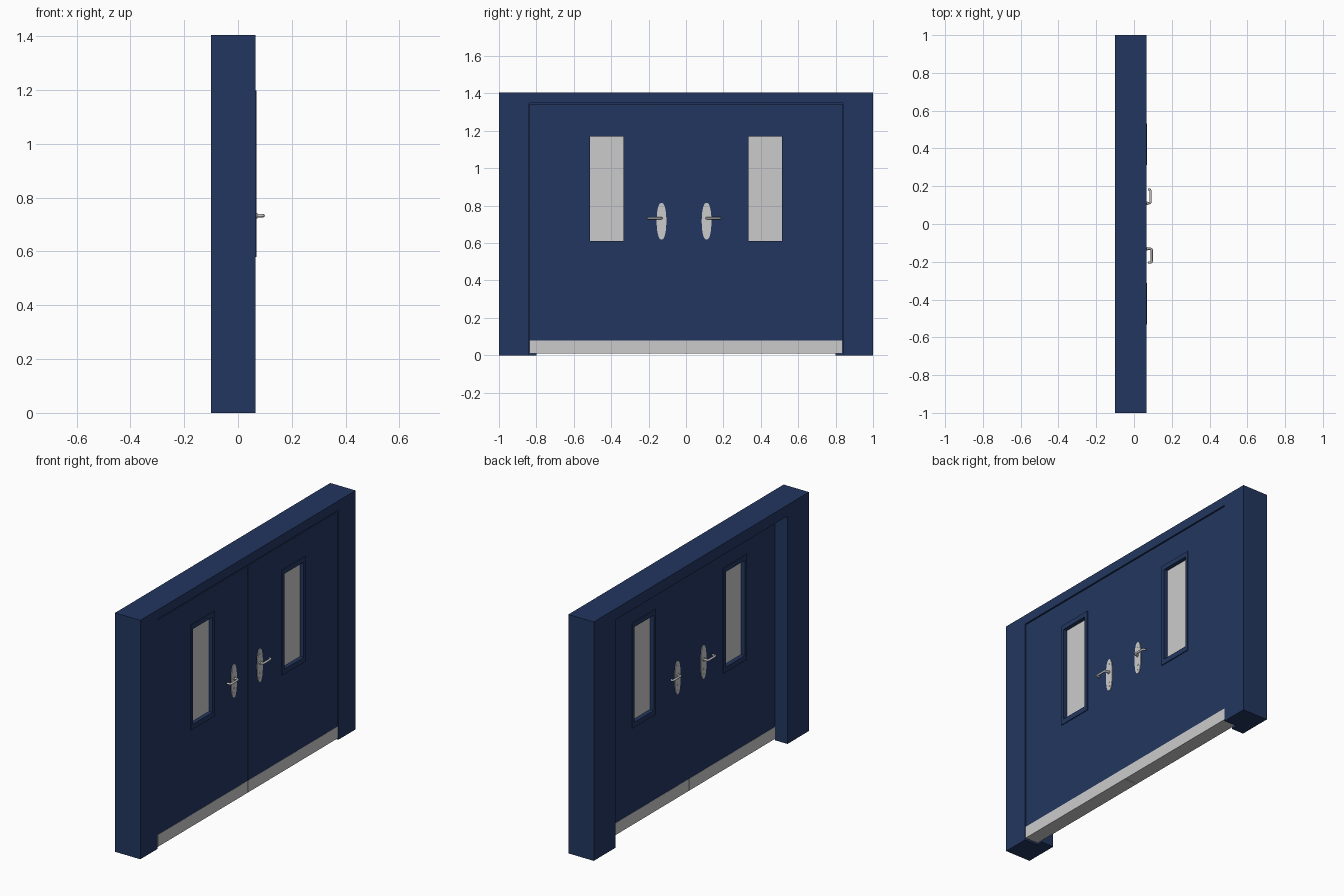
import bpy, bmesh, math

if "Cube" in bpy.data.objects:
    bpy.data.objects.remove(bpy.data.objects["Cube"])

navy = bpy.data.materials.new("navy_paint")
navy.diffuse_color = (0.016, 0.037, 0.117, 1)
navy.use_nodes = True
navy.node_tree.nodes["Principled BSDF"].inputs["Base Color"].default_value = navy.diffuse_color

FRONT, BACK = 0.063, -0.02      # faces of the door leaves (x)


def finish(bm, name, mat=None, smooth=False):
    bmesh.ops.recalc_face_normals(bm, faces=bm.faces[:])
    me = bpy.data.meshes.new(name)
    bm.to_mesh(me)
    bm.free()
    ob = bpy.data.objects.new(name, me)
    bpy.context.collection.objects.link(ob)
    if mat:
        me.materials.append(mat)
    if smooth:
        bpy.context.view_layer.objects.active = ob
        ob.select_set(True)
        bpy.ops.object.shade_smooth_by_angle(angle=math.radians(35))
        ob.select_set(False)
    return ob


def prism(name, outline, x0, x1, mat=None, smooth=False):
    """Extrude a closed (y, z) outline from x0 to x1."""
    bm = bmesh.new()
    a = [bm.verts.new((x0, y, z)) for y, z in outline]
    b = [bm.verts.new((x1, y, z)) for y, z in outline]
    bm.faces.new(a)
    bm.faces.new(b)
    for i in range(len(a)):
        j = (i + 1) % len(a)
        bm.faces.new((a[i], a[j], b[j], b[i]))
    return finish(bm, name, mat, smooth)


def rect(y0, y1, z0, z1):
    return [(y0, z0), (y1, z0), (y1, z1), (y0, z1)]


def ring(name, outer, inner, x0, x1, mat):
    """Rectangular panel with a rectangular hole."""
    bm = bmesh.new()
    loops = [[bm.verts.new((x, y, z)) for y, z in r]
             for r, x in ((outer, x0), (outer, x1), (inner, x1), (inner, x0))]
    for k in range(4):
        p, q = loops[k], loops[(k + 1) % 4]
        for i in range(4):
            j = (i + 1) % 4
            bm.faces.new((p[i], p[j], q[j], q[i]))
    return finish(bm, name, mat)


def oval(cy, cz, ry, rz, n=32, power=0.8):
    pts = []
    for i in range(n):
        t = 2 * math.pi * (i + 0.5) / n
        c, s = math.cos(t), math.sin(t)
        pts.append((cy + ry * math.copysign(abs(c) ** power, c), cz + rz * s))
    return pts


def lever(name, base, out, cy, s, reach):
    """Bent round bar: leaves the plate, runs sideways, returns to the door."""
    path = [(0, 0), (reach - 0.007, 0), (reach - 0.002, 0.002), (reach, 0.007),
            (reach, 0.066), (reach - 0.002, 0.071), (reach - 0.007, 0.073), (0.010, 0.073)]
    cu = bpy.data.curves.new(name, 'CURVE')
    cu.dimensions = '3D'
    cu.bevel_depth = 0.006
    cu.bevel_resolution = 2
    cu.use_fill_caps = True
    sp = cu.splines.new('POLY')
    sp.points.add(len(path) - 1)
    for p, (o, a) in zip(sp.points, path):
        p.co = (base + out * o, cy + s * a, 0.733, 1)
    ob = bpy.data.objects.new(name, cu)
    bpy.context.collection.objects.link(ob)
    bpy.context.view_layer.objects.active = ob
    ob.select_set(True)
    bpy.ops.object.convert(target='MESH')
    bpy.ops.object.shade_smooth_by_angle(angle=math.radians(50))
    bpy.ops.object.select_all(action='DESELECT')


# door frame: rebated section (x, side inset, top inset) swept round the opening
section = [(-0.10, 0, 0), (0.065, 0, 0), (0.065, 0.16, 0.055),
           (BACK, 0.16, 0.055), (BACK, 0.20, 0.065), (-0.10, 0.20, 0.065)]
bm = bmesh.new()
stations = []
for side, top in ((-1, False), (-1, True), (1, True), (1, False)):
    stations.append([bm.verts.new((x, side * (1 - i), 1.405 - t if top else 0))
                     for x, i, t in section])
for p, q in zip(stations, stations[1:]):
    for i in range(6):
        j = (i + 1) % 6
        bm.faces.new((p[i], p[j], q[j], q[i]))
bm.faces.new(stations[0])
bm.faces.new(stations[-1])
finish(bm, "door_frame", navy)

for s, side, cy, reach in ((-1, "left", -0.131, 0.031), (1, "right", 0.110, 0.024)):
    def span(a, b, z0, z1):
        return rect(min(s * a, s * b), max(s * a, s * b), z0, z1)

    # leaf with window opening, kick plate and glass
    opening = span(0.335, 0.513, 0.61, 1.17)
    ring(side + "_leaf", span(0.0008, 0.836, 0.08, 1.344), opening, BACK, FRONT, navy)
    prism(side + "_kick_plate", span(0.0008, 0.837, 0.01, 0.08), BACK - 0.001, FRONT + 0.001)
    prism(side + "_glass", opening, 0.0, 0.045)

    # window trim, plates and levers on both faces
    for face, base, out in (("front", FRONT, 1), ("back", BACK, -1)):
        tag = side + "_" + face
        ring(tag + "_window_trim", span(0.313, 0.532, 0.58, 1.198), opening,
             base - out * 0.002, base + out * 0.005, navy)
        prism(tag + "_handle_plate", oval(cy, 0.717, 0.026, 0.098),
              base - out * 0.001, base + out * 0.004, smooth=True)
        for k, (z, r) in enumerate(((0.785, 0.004), (0.675, 0.006), (0.645, 0.004))):
            prism(f"{tag}_plate_screw_{k + 1}", oval(cy, z, r, r, 12, 1),
                  base, base + out * 0.0055, smooth=True)
        prism(tag + "_lever_collar", oval(cy, 0.733, 0.010, 0.010, 16, 1),
              base, base + out * 0.009, smooth=True)
        lever(tag + "_lever", base, out, cy, s, reach)
